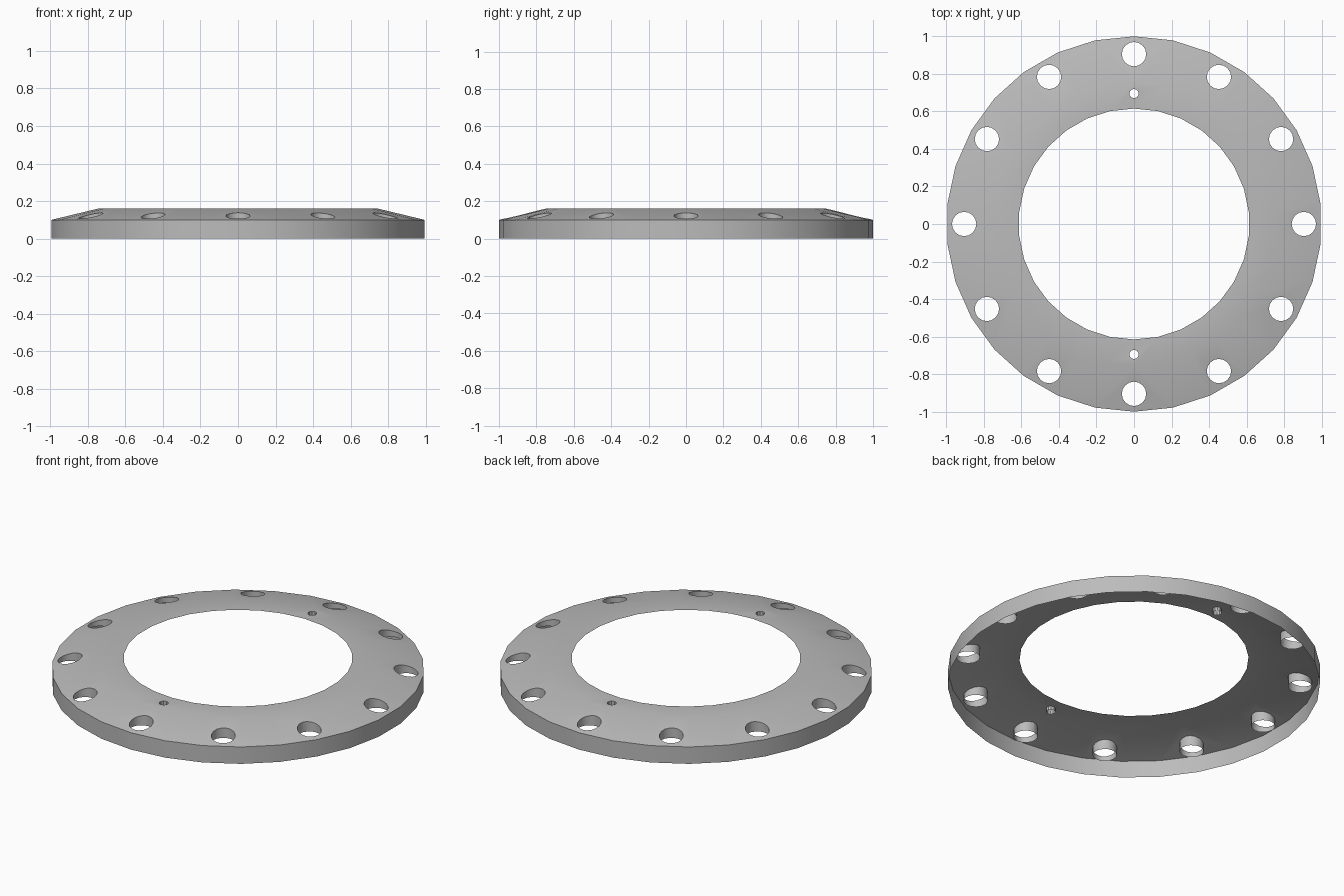
import bpy, bmesh
from math import sin, cos, pi, radians

if "Cube" in bpy.data.objects:
    bpy.data.objects.remove(bpy.data.objects["Cube"], do_unlink=True)

SIDES = 30
INNER, CREASE, OUTER = 0.615, 0.75, 1.0
TOP, RIM = 0.16, 0.10
BOLT_FLOOR, PIN_FLOOR = 0.078, 0.137

grey = bpy.data.materials.new("plain grey")
grey.use_nodes = True
colour = (0.5, 0.5, 0.5, 1)
grey.diffuse_color = colour
grey.node_tree.nodes["Principled BSDF"].inputs["Base Color"].default_value = colour


def mesh_object(name, bm):
    mesh = bpy.data.meshes.new(name)
    bmesh.ops.recalc_face_normals(bm, faces=bm.faces)
    bm.to_mesh(mesh)
    bm.free()
    obj = bpy.data.objects.new(name, mesh)
    bpy.context.collection.objects.link(obj)
    return obj


def ring(name, profile):
    """Turn a closed (radius, height) profile about z, with a corner on +y."""
    bm = bmesh.new()
    loops = []
    for i in range(SIDES):
        a = pi / 2 + 2 * pi * i / SIDES
        loops.append([bm.verts.new((r * cos(a), r * sin(a), z)) for r, z in profile])
    for i in range(SIDES):
        here, there = loops[i], loops[(i + 1) % SIDES]
        for j in range(len(profile)):
            k = (j + 1) % len(profile)
            bm.faces.new((here[j], there[j], there[k], here[k]))
    return mesh_object(name, bm)


def drill(bm, x, y, radius, floor, sides):
    """Add a cutting cylinder whose lower end is at the floor height."""
    made = bmesh.ops.create_cone(bm, cap_ends=True, segments=sides,
                                 radius1=radius, radius2=radius, depth=0.3)
    bmesh.ops.translate(bm, verts=made["verts"], vec=(x, y, floor + 0.15))


# Flange body, solid while it is drilled
flange = ring("flange", [(INNER, 0), (INNER, TOP), (CREASE, TOP), (OUTER, RIM), (OUTER, 0)])
flange.data.materials.append(grey)

# Twelve bolt holes and two pin holes
bm = bmesh.new()
for i in range(12):
    a = radians(30 * i)
    drill(bm, 0.905 * cos(a), 0.905 * sin(a), 0.065, BOLT_FLOOR, 16)
for side in (-1, 1):
    drill(bm, 0, side * 0.695, 0.025, PIN_FLOOR, 10)
cutter = mesh_object("hole_cutter", bm)
cutter.hide_render = True

cut = flange.modifiers.new("holes", 'BOOLEAN')
cut.operation = 'DIFFERENCE'
cut.solver = 'EXACT'
cut.object = cutter
bpy.context.view_layer.objects.active = flange
bpy.ops.object.modifier_apply(modifier=cut.name)
bpy.data.objects.remove(cutter, do_unlink=True)

# Open the shell: remove the underside, the bore wall and the hole floors
bm = bmesh.new()
bm.from_mesh(flange.data)
unwanted = []
for f in bm.faces:
    f.normal_update()
    heights = [v.co.z for v in f.verts]
    level = max(heights) - min(heights) < 0.001 and max(heights) < TOP - 0.01
    bore = all(v.co.xy.length < INNER + 0.005 for v in f.verts)
    if level or bore:
        unwanted.append(f)
bmesh.ops.delete(bm, geom=unwanted, context='FACES')
bm.to_mesh(flange.data)
bm.free()

# Smooth shading with sharp rims
bpy.ops.object.select_all(action='DESELECT')
flange.select_set(True)
bpy.context.view_layer.objects.active = flange
bpy.ops.object.shade_smooth_by_angle(angle=radians(30))
